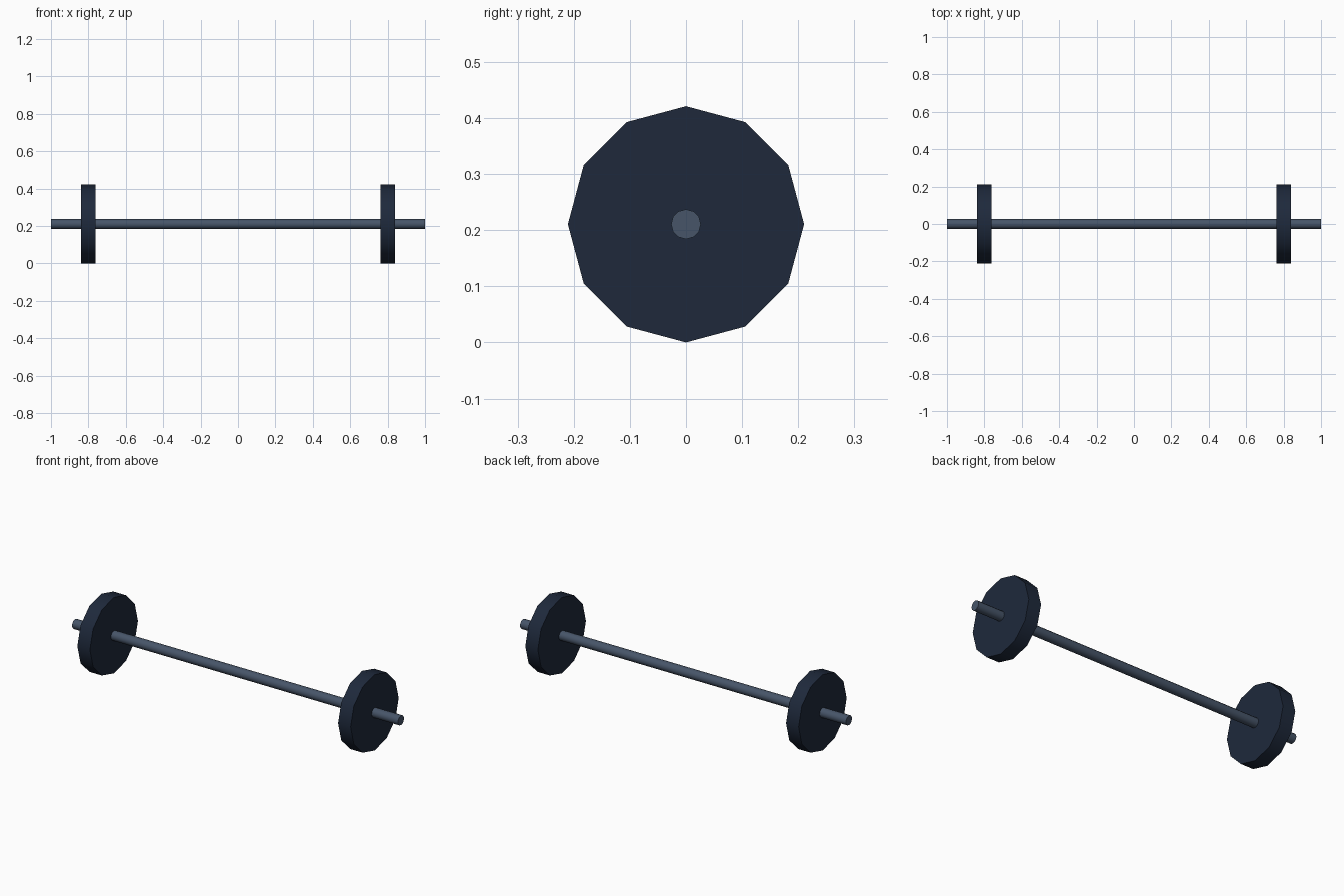
import bpy
import math

if "Cube" in bpy.data.objects:
    bpy.data.objects.remove(bpy.data.objects["Cube"])

AXIS_Z = 0.2105


def material(name, rgb):
    m = bpy.data.materials.new(name)
    m.diffuse_color = (*rgb, 1)
    m.use_nodes = True
    m.node_tree.nodes["Principled BSDF"].inputs["Base Color"].default_value = m.diffuse_color
    return m


def disc(name, x, radius, length, sides, mat):
    # cylinder lying along x with a corner pointing straight up
    bpy.ops.mesh.primitive_cylinder_add(
        vertices=sides, radius=radius, depth=length,
        location=(x, 0, AXIS_Z), rotation=(0, math.pi / 2, 0))
    ob = bpy.context.object
    ob.name = name
    ob.data.materials.append(mat)
    bpy.ops.object.shade_smooth_by_angle(angle=math.radians(40))
    return ob


steel = material("steel", (0.063, 0.091, 0.141))
iron = material("dark_iron", (0.013, 0.022, 0.044))

# bar running through both plates
disc("bar", 0, 0.0265, 2.0, 12, steel)

# weight plates
for side, x in (("left", -0.8), ("right", 0.8)):
    disc(side + "_weight_plate", x, 0.2105, 0.077, 12, iron)
